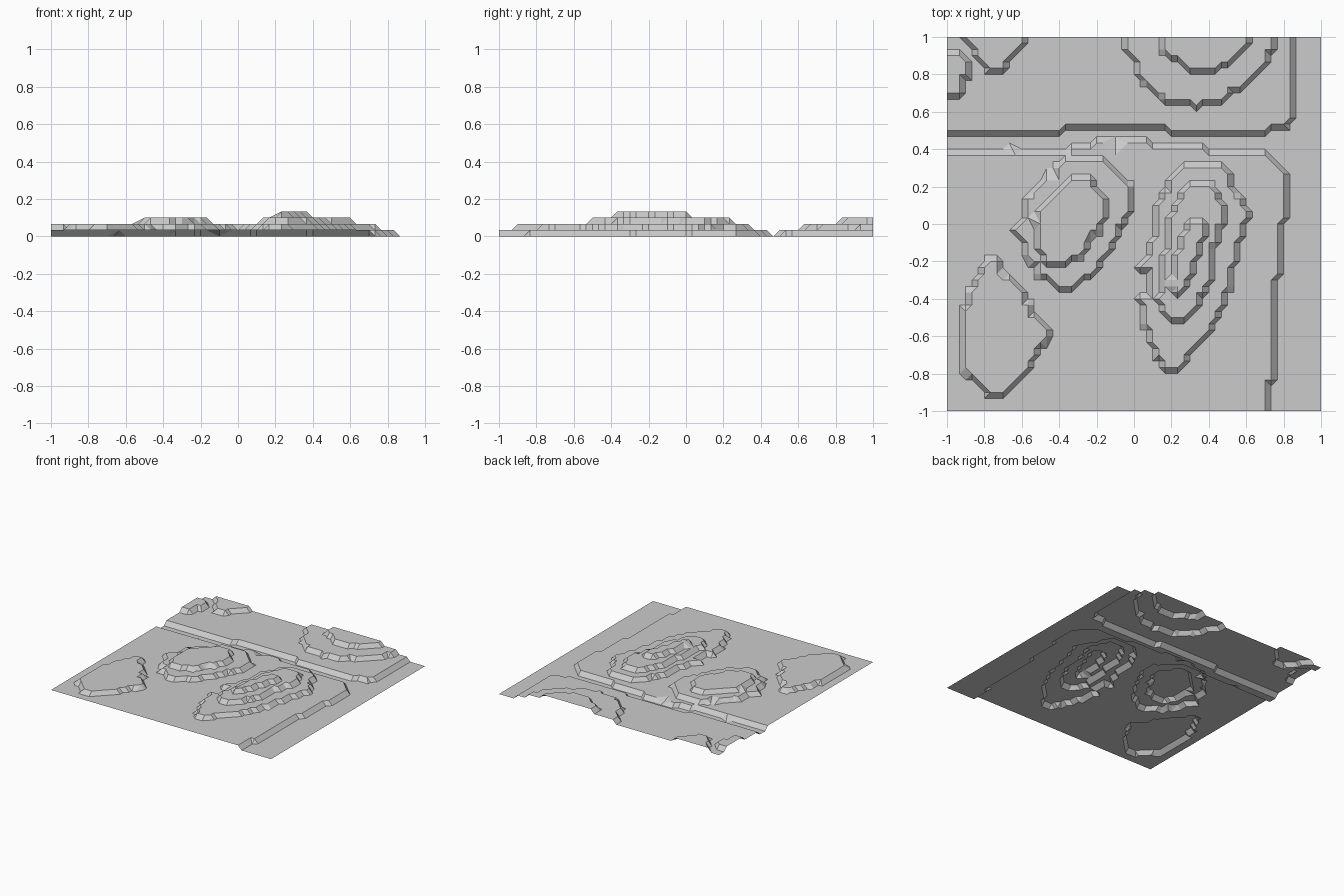
import bpy, bmesh

N = 60              # grid cells per side
STEP = 2 / N        # cell size, also the terrace height

# Terrace outlines: each one raises the ground inside it by one step
south_plain = [(-1.1, .385), (-.35, .385), (-.35, .415), (-.2, .415), (-.2, .45), (.09, .45),
               (.09, .415), (.38, .415), (.38, .385), (.69, .385), (.72, .35), (.78, .32),
               (.815, .28), (.815, .03), (.785, 0), (.785, -.28), (.75, -.29), (.75, -.85),
               (.715, -.87), (.715, -1.1), (-1.1, -1.1)]
north_plain = [(-1.1, .485), (-.38, .485), (-.38, .52), (.18, .52), (.18, .485), (.72, .485),
               (.74, .52), (.81, .53), (.85, .58), (.85, 1.1), (-1.1, 1.1)]
front_left_hill = [(-.78, -.19), (-.73, -.19), (-.7, -.25), (-.58, -.37), (-.54, -.47), (-.46, -.55),
                   (-.46, -.62), (-.52, -.68), (-.58, -.8), (-.72, -.92), (-.78, -.92),
                   (-.92, -.75), (-.93, -.58), (-.89, -.4), (-.82, -.27)]
middle_hill = [(-.35, .345), (-.15, .345), (-.1, .3), (-.03, .2), (-.01, .12), (-.06, -.02),
               (-.13, -.13), (-.2, -.25), (-.34, -.34), (-.4, -.34), (-.5, -.27), (-.58, -.17),
               (-.61, -.06), (-.65, -.03), (-.6, .02), (-.57, .15), (-.5, .23), (-.42, .3)]
middle_hill_top = [(-.3, .26), (-.24, .26), (-.2, .2), (-.15, .14), (-.15, .05), (-.22, -.08),
                   (-.3, -.18), (-.38, -.22), (-.45, -.22), (-.51, -.15), (-.53, -.05),
                   (-.52, .05), (-.47, .12), (-.4, .19)]
right_hill = [(.27, .33), (.48, .33), (.5, .27), (.54, .18), (.61, .08), (.6, .03), (.55, -.14),
              (.5, -.35), (.46, -.48), (.35, -.64), (.28, -.72), (.22, -.79), (.17, -.79),
              (.12, -.7), (.07, -.6), (.06, -.47), (.01, -.39), (.1, -.36), (.1, -.28),
              (.02, -.24), (.08, -.18), (.11, -.05), (.13, .1), (.18, .22)]
right_hill_mid = [(.3, .215), (.41, .215), (.45, .15), (.5, .07), (.47, 0), (.43, -.14), (.4, -.32),
                  (.33, -.46), (.24, -.52), (.18, -.51), (.13, -.4), (.14, -.32), (.15, -.2),
                  (.2, -.05), (.2, .05), (.25, .15)]
right_hill_top = [(.28, .015), (.38, .015), (.38, -.06), (.34, -.16), (.3, -.3), (.24, -.38),
                  (.21, -.36), (.21, -.2), (.25, -.1)]
back_hill = [(-.07, 1.1), (-.05, .95), (0, .88), (.02, .78), (.12, .7), (.17, .65), (.3, .65),
             (.33, .625), (.38, .65), (.46, .66), (.55, .72), (.63, .78), (.71, .87), (.75, .93), (.75, 1.1)]
back_hill_top = [(.13, 1.1), (.14, .94), (.26, .85), (.35, .81), (.43, .81), (.5, .86), (.61, .95), (.62, 1.1)]
back_left_hill = [(-.92, 1.1), (-.9, .99), (-.86, .93), (-.77, .82), (-.71, .82), (-.65, .9), (-.59, .97), (-.58, 1.1)]
left_edge_hill = [(-1.1, .67), (-.93, .67), (-.92, .75), (-.88, .8), (-.88, .86), (-.94, .92), (-1.1, .95)]

terraces = [south_plain, north_plain, front_left_hill, middle_hill, middle_hill_top, right_hill,
            right_hill_mid, right_hill_top, back_hill, back_hill_top, back_left_hill, left_edge_hill]


def inside(x, y, outline):
    """Even-odd test for a point in a closed outline."""
    hit = False
    for (x1, y1), (x2, y2) in zip(outline, outline[1:] + outline[:1]):
        if (y1 > y) != (y2 > y) and x < x1 + (y - y1) * (x2 - x1) / (y2 - y1):
            hit = not hit
    return hit


# Terraced ground sheet
bm = bmesh.new()
bmesh.ops.create_grid(bm, x_segments=N, y_segments=N, size=1)
for v in bm.verts:
    v.co.z = STEP * sum(inside(v.co.x, v.co.y, t) for t in terraces)
# Merge the level areas into clean flat faces
bmesh.ops.dissolve_limit(bm, angle_limit=0.005, verts=bm.verts[:], edges=bm.edges[:])
bmesh.ops.triangulate(bm, faces=[f for f in bm.faces if len(f.verts) > 4])
mesh = bpy.data.meshes.new("terraced_ground")
bm.to_mesh(mesh)
bm.free()
bpy.context.collection.objects.link(bpy.data.objects.new("terraced_ground", mesh))
